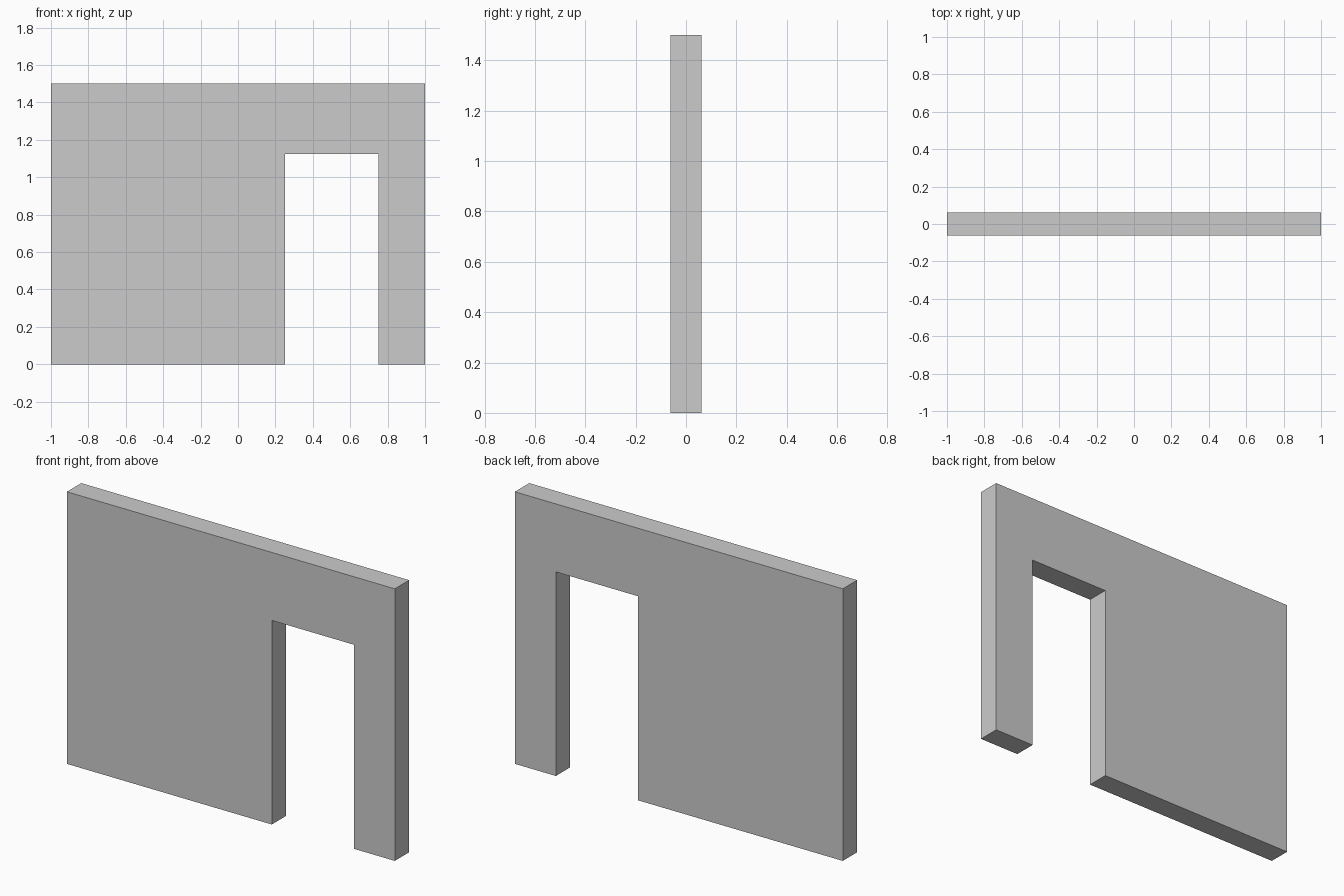
import bpy
import bmesh

if "Cube" in bpy.data.objects:
    bpy.data.objects.remove(bpy.data.objects["Cube"])

HALF_DEPTH = 0.0625

# Front outline of the wall, notched by the doorway
outline = [(-1, 0), (0.25, 0), (0.25, 1.125), (0.75, 1.125),
           (0.75, 0), (1, 0), (1, 1.5), (-1, 1.5)]

# Wall: outline extruded through its thickness
bm = bmesh.new()
front = bm.faces.new([bm.verts.new((x, -HALF_DEPTH, z)) for x, z in outline])
extruded = bmesh.ops.extrude_face_region(bm, geom=[front], use_keep_orig=True)
back_verts = [v for v in extruded["geom"] if isinstance(v, bmesh.types.BMVert)]
bmesh.ops.translate(bm, verts=back_verts, vec=(0, 2 * HALF_DEPTH, 0))
bmesh.ops.recalc_face_normals(bm, faces=bm.faces)

mesh = bpy.data.meshes.new("doorway_wall")
bm.to_mesh(mesh)
bm.free()
wall = bpy.data.objects.new("doorway_wall", mesh)
bpy.context.collection.objects.link(wall)
